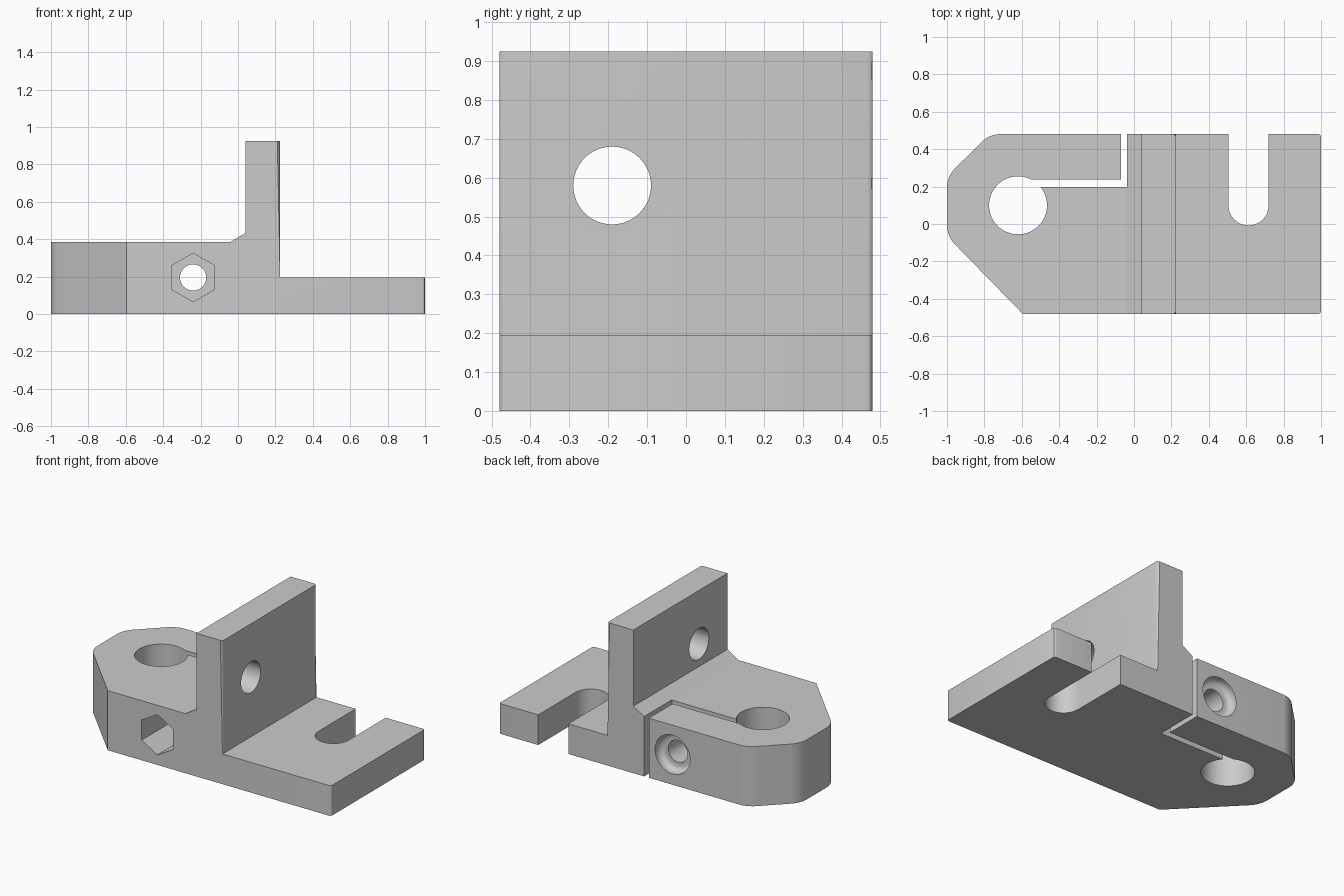
import bpy, bmesh, math
from mathutils import Vector, Matrix

if "Cube" in bpy.data.objects:
    bpy.data.objects.remove(bpy.data.objects["Cube"])

grey = bpy.data.materials.new("plain grey")
grey.use_nodes = True
colour = (0.6, 0.6, 0.6, 1)
grey.diffuse_color = colour
grey.node_tree.nodes["Principled BSDF"].inputs["Base Color"].default_value = colour

HALF = 0.48


def add_object(name, bm):
    bmesh.ops.recalc_face_normals(bm, faces=bm.faces)
    mesh = bpy.data.meshes.new(name)
    bm.to_mesh(mesh)
    bm.free()
    mesh.materials.append(grey)
    obj = bpy.data.objects.new(name, mesh)
    bpy.context.collection.objects.link(obj)
    return obj


def prism(points, start, end):
    """Extrude a closed outline of 3D points from start to end offset."""
    bm = bmesh.new()
    face = bm.faces.new([bm.verts.new(Vector(p) + Vector(start)) for p in points])
    new = bmesh.ops.extrude_face_region(bm, geom=[face])["geom"]
    verts = [v for v in new if isinstance(v, bmesh.types.BMVert)]
    bmesh.ops.translate(bm, verts=verts, vec=Vector(end) - Vector(start))
    return bm


def plan_prism(points, low=-0.1, high=1.1):
    return prism([(x, y, 0) for x, y in points], (0, 0, low), (0, 0, high))


def bevel_vertical(bm, test, size, segments):
    edges = [e for e in bm.edges
             if abs(e.verts[0].co.z - e.verts[1].co.z) > 0.1
             and (e.verts[0].co.xy - e.verts[1].co.xy).length < 1e-4
             and test(e.verts[0].co)]
    bmesh.ops.bevel(bm, geom=edges, offset=size, segments=segments,
                    profile=0.5, affect='EDGES', offset_type='OFFSET')


def cylinder(radius, centre, axis, length, sides=64, turn=0.0):
    bm = bmesh.new()
    rot = Vector((0, 0, 1)).rotation_difference(Vector(axis)).to_matrix().to_4x4()
    bmesh.ops.create_cone(bm, cap_ends=True, segments=sides, radius1=radius,
                          radius2=radius, depth=length,
                          matrix=Matrix.Translation(centre) @ rot @ Matrix.Rotation(turn, 4, 'Z'))
    return bm


def box(x0, x1, y0, y1):
    return plan_prism([(x0, y0), (x1, y0), (x1, y1), (x0, y1)])


def combine(target, cutter, operation='DIFFERENCE'):
    mod = target.modifiers.new(cutter.name, 'BOOLEAN')
    mod.object = cutter
    mod.operation = operation
    mod.solver = 'EXACT'
    bpy.context.view_layer.objects.active = target
    bpy.ops.object.modifier_apply(modifier=mod.name)
    bpy.data.objects.remove(cutter)


# Side profile: clamp block, gusset, upright wall and flange
profile = [(-1, 0), (1, 0), (1, 0.195), (0.225, 0.195), (0.225, 0.925),
           (0.04, 0.925), (0.04, 0.433), (-0.04, 0.385), (-1, 0.385)]
bm = prism([(x, 0, z) for x, z in profile], (0, -HALF, 0), (0, HALF, 0))
bevel_vertical(bm, lambda c: c.x > 0.2, 0.015, 3)
bracket = add_object("clamp_bracket", bm)

# Pointed clamp end with rounded corners
bm = plan_prism([(-0.595, -0.6), (1.2, -0.6), (1.2, 0.6), (-0.65, 0.6),
                 (-1, 0.255), (-1, -0.065), (-0.595, -0.48)])
bevel_vertical(bm, lambda c: c.x < -0.9, 0.055, 6)
combine(bracket, add_object("plan_shape", bm), 'INTERSECT')
bm = bmesh.new()
bm.from_mesh(bracket.data)
bevel_vertical(bm, lambda c: -0.85 < c.x < -0.7 and c.y > 0.45, 0.05, 6)
bm.to_mesh(bracket.data)
bm.free()

# Rod bore and the bent clamping slit
combine(bracket, add_object("rod_bore", cylinder(0.155, (-0.62, 0.1, 0.3), (0, 0, 1), 2)))
slit = [(-0.55, 0.197), (-0.037, 0.197), (-0.037, 0.6), (-0.07, 0.6),
        (-0.07, 0.237), (-0.55, 0.237)]
combine(bracket, add_object("clamp_slit", plan_prism(slit)))

# Open slot in the flange
slot = [(0.72, 0.7), (0.505, 0.7)]
slot += [(0.6125 - 0.1075 * math.cos(a), 0.1 - 0.1075 * math.sin(a))
         for a in (math.pi * i / 24 for i in range(25))]
combine(bracket, add_object("flange_slot", plan_prism(slot)))

# Hole through the upright wall
combine(bracket, add_object("wall_hole", cylinder(0.1, (0.13, -0.19, 0.58), (1, 0, 0), 0.5)))

# Clamp bolt hole and hexagonal nut pocket
combine(bracket, add_object("bolt_hole", cylinder(0.07, (-0.24, 0, 0.195), (0, 1, 0), 2, 48)))
nut = [(-0.24 + 0.13 * math.sin(a), 0, 0.195 + 0.13 * math.cos(a))
       for a in (math.pi * i / 3 for i in range(6))]
combine(bracket, add_object("nut_pocket", prism(nut, (0, -0.7, 0), (0, -0.13, 0))))

# Rounded bolt head recess, turned around the bolt axis
bm = bmesh.new()
curve = [(0, 0.55), (0.125, 0.55), (0.125, 0.46)]
curve += [(0.09 + 0.035 * math.cos(a), 0.46 - 0.035 * math.sin(a))
          for a in (math.pi * i / 12 for i in range(1, 7))]
curve.append((0, 0.425))
verts = [bm.verts.new((-0.24 + r, y, 0.195)) for r, y in curve]
edges = [bm.edges.new(pair) for pair in zip(verts, verts[1:])]
bmesh.ops.spin(bm, geom=verts + edges, cent=(-0.24, 0, 0.195), axis=(0, 1, 0),
               angle=math.tau, steps=48)
bmesh.ops.remove_doubles(bm, verts=bm.verts, dist=1e-4)
combine(bracket, add_object("bolt_head_recess", bm))

bpy.ops.object.select_all(action='DESELECT')
bracket.select_set(True)
bpy.context.view_layer.objects.active = bracket
bpy.ops.object.shade_smooth_by_angle(angle=math.radians(30))
